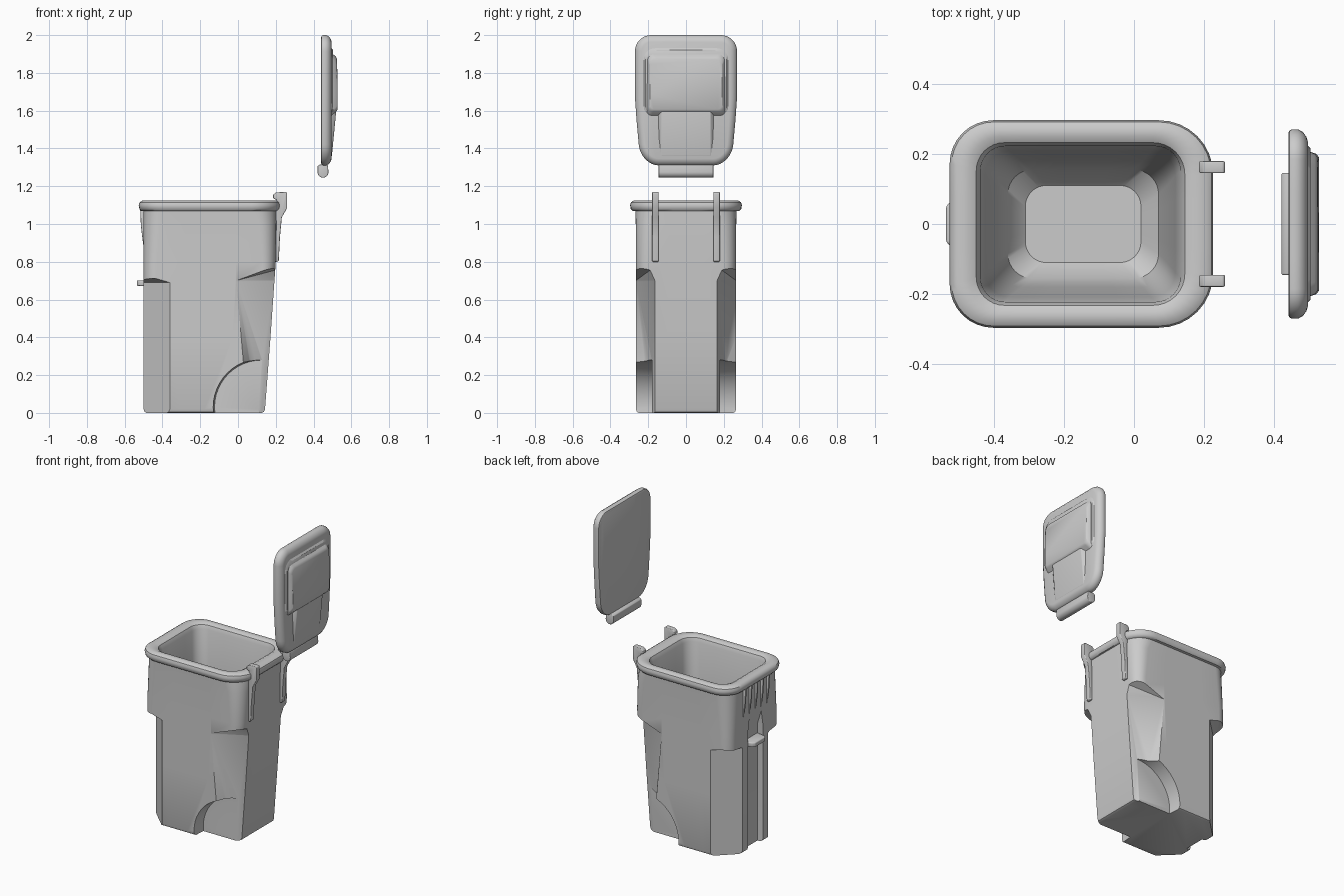
import bpy, bmesh, math
from mathutils import Vector

if "Cube" in bpy.data.objects:
    bpy.data.objects.remove(bpy.data.objects["Cube"])


def finish(name, bm, bevel=0.0, smooth=True):
    bmesh.ops.recalc_face_normals(bm, faces=bm.faces[:])
    me = bpy.data.meshes.new(name)
    bm.to_mesh(me)
    bm.free()
    ob = bpy.data.objects.new(name, me)
    bpy.context.collection.objects.link(ob)
    select(ob)
    if bevel:
        m = ob.modifiers.new("bevel", 'BEVEL')
        m.width, m.segments = bevel, 3
        m.limit_method = 'ANGLE'
        bpy.ops.object.modifier_apply(modifier=m.name)
    if smooth:
        bpy.ops.object.shade_smooth_by_angle(angle=math.radians(35))
    return ob


def select(ob):
    bpy.ops.object.select_all(action='DESELECT')
    ob.select_set(True)
    bpy.context.view_layer.objects.active = ob


def rounded_rect(a0, a1, b0, b1, r_lo, r_hi, n=8, m=4):
    """Rounded rectangle; r_lo rounds the a0 corners, r_hi the a1 corners."""
    pts = []
    corners = [(a1 - r_hi, b1 - r_hi, r_hi, 0), (a0 + r_lo, b1 - r_lo, r_lo, 90),
               (a0 + r_lo, b0 + r_lo, r_lo, 180), (a1 - r_hi, b0 + r_hi, r_hi, 270)]
    arcs = [[Vector((cx + r * math.cos(math.radians(s + 90 * i / n)),
                     cy + r * math.sin(math.radians(s + 90 * i / n)))) for i in range(n + 1)]
            for cx, cy, r, s in corners]
    for k, arc in enumerate(arcs):
        nxt = arcs[(k + 1) % 4][0]
        pts += arc + [arc[-1].lerp(nxt, i / m) for i in range(1, m)]
    return pts


def loft(rings):
    bm = bmesh.new()
    rows = [[bm.verts.new(p) for p in ring] for ring in rings]
    for lo, hi in zip(rows, rows[1:]):
        for i in range(len(lo)):
            j = (i + 1) % len(lo)
            bm.faces.new((lo[i], lo[j], hi[j], hi[i]))
    bm.faces.new(rows[0][::-1])
    bm.faces.new(rows[-1])
    return bm


def hull(name, pts, bevel=0.0, smooth=True):
    bm = bmesh.new()
    for p in pts:
        bm.verts.new(p)
    bmesh.ops.convex_hull(bm, input=bm.verts[:])
    bmesh.ops.dissolve_limit(bm, angle_limit=0.01, verts=bm.verts[:], edges=bm.edges[:])
    return finish(name, bm, bevel, smooth)


def prism(name, profile, y0, y1, bevel=0.0):
    """Profile in x,z pushed along y."""
    bm = bmesh.new()
    f = bm.faces.new([bm.verts.new((x, y0, z)) for x, z in profile])
    ext = bmesh.ops.extrude_face_region(bm, geom=[f])
    vs = [g for g in ext['geom'] if isinstance(g, bmesh.types.BMVert)]
    bmesh.ops.translate(bm, verts=vs, vec=(0, y1 - y0, 0))
    return finish(name, bm, bevel)


# Bin body: outer wall, rolled rim and tapered cavity (z, x0, x1, half y, radii)
levels = [(0.0, -.485, .125, .25, .05, .05), (.006, -.495, .138, .26, .055, .055),
          (.02, -.5, .143, .265, .06, .06), (.4, -.5, .172, .265, .065, .065),
          (.8, -.5, .2, .265, .07, .07), (1.0, -.5, .203, .266, .09, .09),
          (1.068, -.5, .205, .268, .1, .12),
          (1.07, -.513, .214, .284, .12, .15), (1.08, -.522, .223, .293, .125, .155),
          (1.1, -.526, .226, .296, .125, .155), (1.115, -.52, .221, .291, .12, .15),
          (1.125, -.505, .206, .276, .11, .14), (1.125, -.47, .165, .25, .09, .11),
          (1.115, -.45, .145, .232, .08, .09), (1.09, -.438, .132, .222, .07, .07),
          (.75, -.425, .118, .208, .07, .07),
          (.3, -.39, .095, .18, .07, .07), (.14, -.36, .07, .155, .07, .07),
          (.09, -.31, .02, .11, .06, .06)]
body = finish("bin_body", loft([[(p.x, p.y, z) for p in rounded_rect(a, b, -h, h, r, s)]
                                for z, a, b, h, r, s in levels]), smooth=False)

# Cutters: corner recesses, wheel wells and the channel in the -x side
cutters = []
for s in (-1, 1):
    low = [(-.36, .266), (-.53, .102), (-.6, .102), (-.6, .4), (-.36, .4)]
    cutters.append(hull("cut_lift_corner", [(x, s * y, z) for x, y in low for z in (-.1, .69)]
                        + [(-.6, s * .4, .73), (-.36, s * .4, .73)], smooth=False))
    rows = [(-.1, .06, .13), (.70, -.01, .192)]
    pts = [(x, s * y, z) for z, a, b in rows
           for x, y in ((a, .266), (b, .165), (b + .2, .165), (b + .2, .4), (a, .4))]
    pts += [(.25, s * .17, .77), (.4, s * .17, .77), (.4, s * .4, .8), (.05, s * .4, .76)]
    cutters.append(hull("cut_hinge_corner", pts, smooth=False))
    arc = [(.125 + .268 * math.cos(t * math.pi / 24), .03 + .268 * math.sin(t * math.pi / 24))
           for t in range(48)]
    pts = [(x, s * .4, z) for x, z in arc]
    pts += [(.125 + (x - .125) * .93, s * .18, .03 + (z - .03) * .93) for x, z in arc]
    cutters.append(hull("cut_wheel_well", pts, smooth=False))
chan = [(x, y, z) for x, w in ((-.6, .1), (-.465, .07)) for y in (-w, w) for z in (-.1, .76)]
chan += [(x, y, .86) for x in (-.6, -.5) for y in (-.06, .06)]
cutters.append(hull("cut_channel", chan, smooth=False))
for c in cutters:
    c.hide_render = True
    select(body)
    m = body.modifiers.new("cut", 'BOOLEAN')
    m.operation, m.object, m.solver = 'DIFFERENCE', c, 'EXACT'
    bpy.ops.object.modifier_apply(modifier=m.name)
    bpy.data.objects.remove(c)
select(body)
bpy.ops.object.shade_smooth_by_angle(angle=math.radians(35))

# Catch bar across the channel and ribs under the rim
hull("catch_bar", [(x, y, z) for x, w in ((-.536, .05), (-.522, .065), (-.46, .075))
                   for y in (-w, w) for z in (.672, .702)], bevel=.006)
for i in range(5):
    y = -.12 + .06 * i
    prism("grip_rib", [(-.49, 1.08), (-.518, 1.08), (-.514, .99), (-.502, .89), (-.49, .88)],
          y - .006, y + .006, bevel=.003)

# Hinge brackets on the +x side
bracket = [(.186, 1.135), (.186, 1.155), (.2, 1.167), (.255, 1.17), (.26, 1.163), (.26, 1.085),
           (.232, 1.035), (.222, .93), (.216, .805), (.208, .8), (.19, .8), (.196, 1.1), (.205, 1.128)]
for y in (-.162, .162):
    prism("hinge_bracket", bracket, y - .017, y + .017, bevel=.006)

# Lid, standing upright above the hinge side, narrowing to its lower end
lid_levels = [(.44, .012), (.443, .004), (.45, 0), (.468, 0), (.482, .008), (.492, .022), (.496, .036)]


def taper(y, z):
    return y * (1 - .11 * max(0, (1.64 - z) / .33))


rings = []
for x, i in lid_levels:
    rr = rounded_rect(1.31 + i, 2.0 - i, -.27 + i, .27 - i, .11 - i, .085 - i)
    rings.append([(x, taper(p.y, p.x), p.x) for p in rr])
finish("lid", loft(rings))

# Raised panels on the lid's outer face
upper = [(.485, 1.575, 1.945, .235), (.504, 1.595, 1.92, .215)]
finish("lid_shoulder", loft([[(x, p.y, p.x) for p in rounded_rect(a, b, -w, w, .03, .06)]
                             for x, a, b, w in upper]))
raised = [(.49, 1.57, 1.91, .21), (.516, 1.595, 1.888, .2), (.524, 1.607, 1.875, .19)]
finish("lid_panel", loft([[(x + (.004 if x > .5 and p.x < 1.74 else 0), p.y, p.x)
                           for p in rounded_rect(a, b, -w, w, .025, .035)]
                          for x, a, b, w in raised]))
hull("lid_ramp", [(x, s * w, z) for s in (-1, 1) for x, w, z in
                  ((.48, .15, 1.34), (.497, .13, 1.36), (.501, .12, 1.47), (.521, .13, 1.61),
                   (.48, .16, 1.61), (.48, .15, 1.44))], bevel=.004)

# Hinge barrel under the lid
barrel = [(.45 + .029 * math.cos(math.pi * (1 + i / 12)), 1.275 + .03 * math.sin(math.pi * (1 + i / 12)))
          for i in range(13)]
prism("lid_hinge_barrel", barrel + [(.476, 1.31), (.466, 1.318), (.432, 1.314), (.421, 1.306)],
      -.145, .145, bevel=.004)
